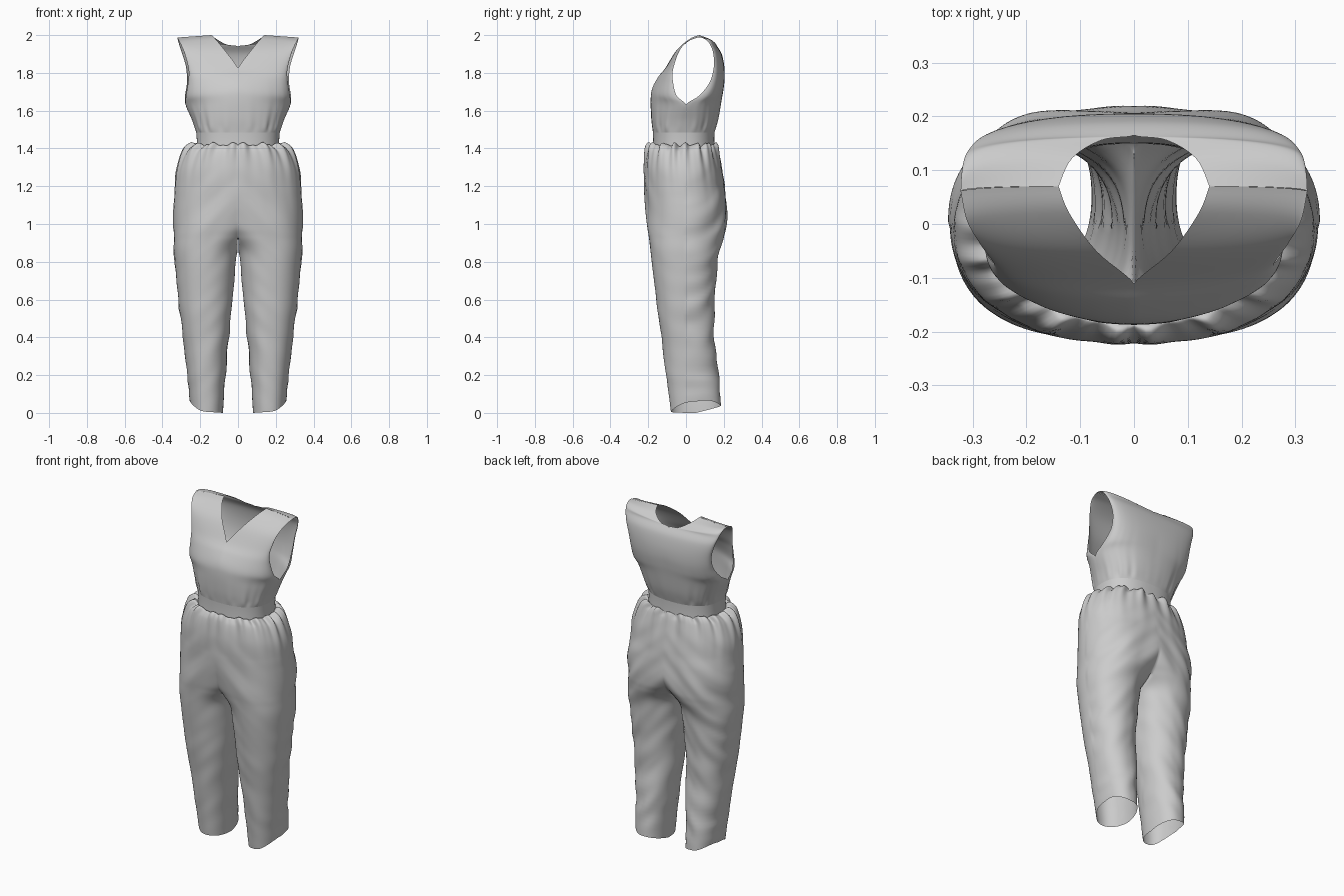
import bpy, bmesh, math
from mathutils import Vector, noise

if "Cube" in bpy.data.objects:
    bpy.data.objects.remove(bpy.data.objects["Cube"])


def spline(table, k):
    """Resample a table of rows smoothly, k steps per segment."""
    rows, n = [], len(table)
    for i in range(n - 1):
        p = [table[max(0, min(n - 1, i + d))] for d in (-1, 0, 1, 2)]
        for s in range(k):
            t = s / k
            rows.append([0.5 * (2 * b + (c - a) * t + (2 * a - 5 * b + 4 * c - d) * t * t
                                + (3 * b - a - 3 * c + d) * t ** 3)
                         for a, b, c, d in zip(*p)])
    rows.append(list(table[-1]))
    return rows


def power(v, n):
    return math.copysign(abs(v) ** (2 / n), v)


def skin(bm, rows):
    """Faces between rows of verts; None entries leave gaps."""
    for a, b in zip(rows, rows[1:]):
        for j in range(len(a) - 1):
            q = (a[j], a[j + 1], b[j + 1], b[j])
            if None not in q and len(set(q)) == 4:
                bm.faces.new(q)


def finish(bm, name):
    """Weld, mirror across x and shade smooth."""
    bmesh.ops.remove_doubles(bm, verts=bm.verts, dist=0.0004)
    bmesh.ops.recalc_face_normals(bm, faces=bm.faces)
    me = bpy.data.meshes.new(name)
    bm.to_mesh(me)
    bm.free()
    ob = bpy.data.objects.new(name, me)
    bpy.context.collection.objects.link(ob)
    mod = ob.modifiers.new("mirror", 'MIRROR')
    mod.merge_threshold = 0.0005
    me.shade_smooth()
    return ob


def gathers(phi):
    return math.sin(17 * phi + 1.6 * math.sin(3.3 * phi)) + 0.5 * math.sin(29 * phi + 1)


# Bodice panels: centre/neckline edge (x, y, z), then side/armhole edge (x, y, z)
front = [(0, -.175, 1.485, .221, -.012, 1.485), (0, -.184, 1.56, .243, -.005, 1.55),
         (0, -.187, 1.66, .277, 0, 1.63), (0, -.178, 1.72, .275, -.05, 1.68),
         (0, -.146, 1.78, .263, -.07, 1.76), (0, -.11, 1.825, .262, -.068, 1.82),
         (.07, -.05, 1.92, .285, -.038, 1.91), (.12, .02, 1.98, .31, .005, 1.965),
         (.14, .07, 2.0, .322, .06, 1.987)]
back = [(0, .151, 1.485, .221, -.012, 1.485), (0, .172, 1.56, .243, -.005, 1.55),
        (0, .189, 1.66, .277, 0, 1.63), (0, .199, 1.72, .28, .07, 1.68),
        (0, .205, 1.78, .27, .125, 1.75), (0, .202, 1.84, .275, .147, 1.83),
        (0, .189, 1.90, .295, .145, 1.90), (0, .165, 1.94, .31, .13, 1.945),
        (.06, .156, 1.95, .317, .112, 1.97), (.115, .122, 1.98, .321, .085, 1.985),
        (.14, .07, 2.0, .322, .06, 1.987)]
bm = bmesh.new()
for panel, side in ((front, -1), (back, 1)):
    grid = []
    for ax, ay, az, bx, by, bz in spline(panel, 6):
        ax = max(ax, 0)
        # the bust is more rounded off than the waist and back
        n = 2.4 if side > 0 else 2.4 - .35 * min(1, max(0, az - 1.5) / .15)
        line = []
        for j in range(41):
            t = j / 40 * math.pi / 2
            s, c = power(math.sin(t), n), power(math.cos(t), n)
            z = az + (bz - az) * s
            # small gathers just above the waist
            h = max(0, (z - 1.485))
            amp = 0.005 * min(1, h / .03) * math.exp(-h / .07) * math.sin(2 * t)
            g = 1 + amp * gathers(t * side) / .2
            x = ax + (bx - ax) * s
            y = by + (ay - by) * c
            line.append(bm.verts.new((x * g, y * g, z)))
        grid.append(line)
    skin(bm, grid)
finish(bm, "bodice")

# Waistband
bm = bmesh.new()
grid = []
for z, rx, yf, yb in ((1.405, .219, -.176, .152), (1.445, .218, -.174, .15), (1.486, .221, -.175, .151)):
    yc, ry = (yf + yb) / 2, (yb - yf) / 2
    grid.append([bm.verts.new((rx * power(max(0, math.cos(p)), 2.4), yc + ry * power(math.sin(p), 2.4), z))
                 for p in [math.pi * (j / 64 - .5) for j in range(65)]])
skin(bm, grid)
finish(bm, "waistband")

# Trousers: z, outer x, section centre x, front y, back y
legs = [(1.41, .218, 0, -.175, .15), (1.421, .245, 0, -.192, .158), (1.385, .29, 0, -.211, .172),
        (1.30, .322, 0, -.222, .189), (1.2, .335, 0, -.222, .206), (1.13, .338, .025, -.218, .216),
        (1.05, .341, .07, -.211, .218), (.98, .34, .11, -.205, .21), (.93, .339, .14, -.198, .197),
        (.85, .336, .17, -.187, .175), (.7, .326, .172, -.168, .157), (.55, .31, .172, -.151, .15),
        (.4, .29, .17, -.13, .153), (.2, .268, .168, -.105, .172), (0, .255, .167, -.08, .185)]
STEP, CROTCH, ARC, INNER, N = 8, 8 * 8, 96, 20, 2.25
bm = bmesh.new()
grid, span = [], math.pi / 2
for i, (z, xo, cx, yf, yb) in enumerate(spline(legs, STEP)):
    cx = max(cx, 0)
    rx, yc, ry = xo - cx, (yf + yb) / 2, (yb - yf) / 2
    if i <= CROTCH:  # the section is cut by the centre seam
        span = math.acos(-min(1, cx / rx) ** (N / 2))
    line = []
    for j in range(ARC + INNER + 1):
        if j <= ARC:
            p = -span + 2 * span * j / ARC
        else:
            p = span + (2 * math.pi - 2 * span) * (j - ARC) / INNER
        if j > ARC and i < CROTCH:
            line.append(None)
            continue
        if j == ARC + INNER:
            line.append(line[0])
            continue
        c, s = power(math.cos(p), N), power(math.sin(p), N)
        x, y, zz = cx + rx * c, yc + ry * s, z
        # waist gathers and soft cloth folds
        d = 0.009 * gathers(p) * min(1, i / 12) * math.exp(-max(0, 1.4 - z) / .07)
        if i < 16:  # uneven puffs along the top edge
            zz += .008 * gathers(p) * math.sin(math.pi * i / 16)
        fold = noise.noise(Vector((x * 7, y * 5, z * 10 + x * 9)))
        d += (0.012 if y > 0 else 0.004) * fold * min(1, z / .2) * min(1, max(0, 1.4 - z) / .2)
        x, y = x + d * c, y + d * s
        if i <= CROTCH and j in (0, ARC):
            x = 0
        if i == CROTCH and j > ARC:  # crotch seam
            u = (j - ARC) / INNER
            x, y = 0, line[ARC].co.y * (1 - u) + line[0].co.y * u
            zz -= .02 * math.sin(math.pi * u)
        if i > CROTCH:
            x = max(x, .002)
        # slanted hem, higher outside and at the back
        hem = .006 + .054 * max(0, c) ** 2 + .032 * max(0, s)
        zz = max(0, zz + (hem - .006 * max(0, -c)) * max(0, 1 - z / .2))
        line.append(bm.verts.new((max(0, x), y, zz)))
    grid.append(line)
skin(bm, grid)
finish(bm, "trousers")
